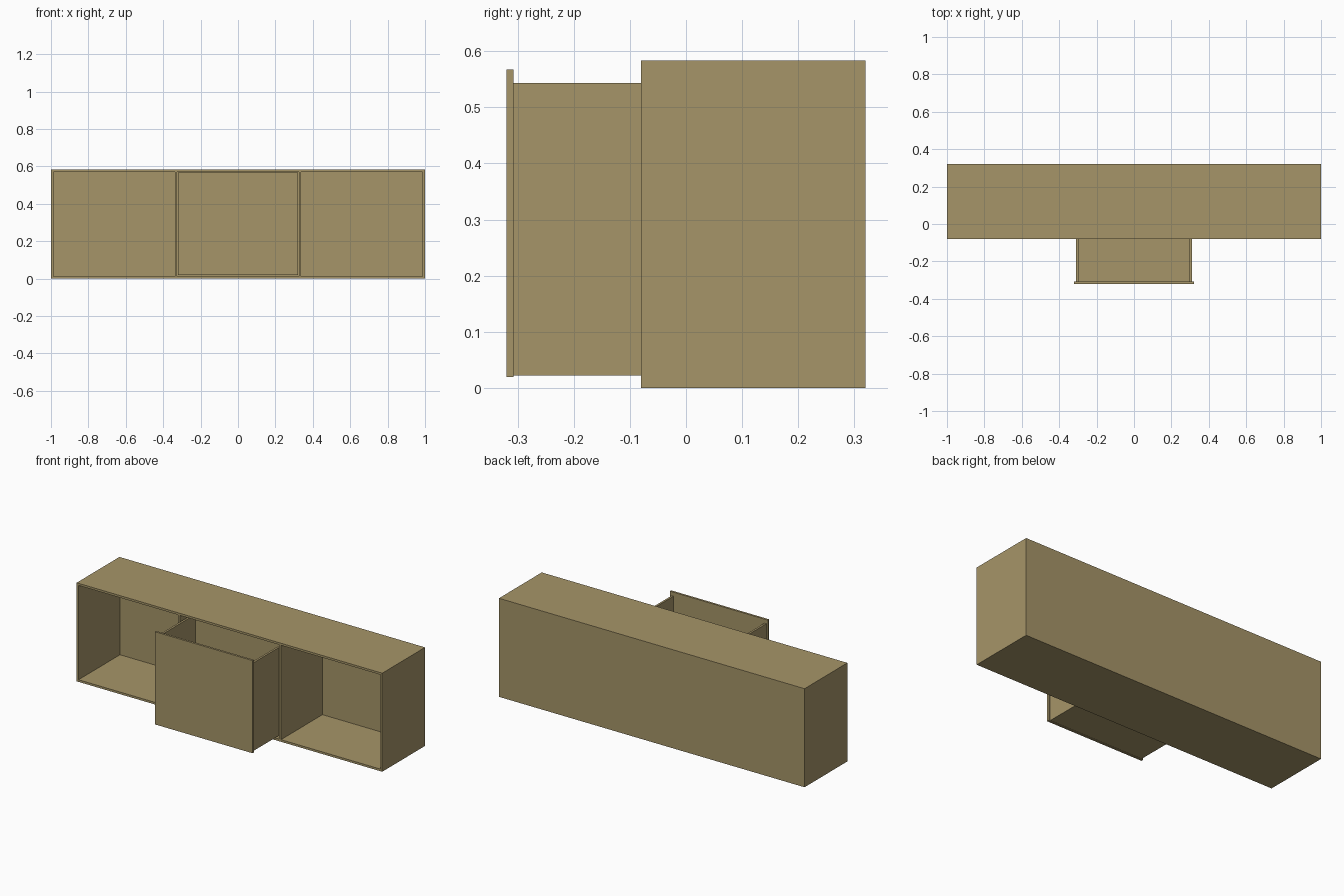
import bpy
import bmesh
from mathutils import Vector

if "Cube" in bpy.data.objects:
    bpy.data.objects.remove(bpy.data.objects["Cube"])

T = 0.0125            # panel thickness
H = 0.583             # cabinet height
Y0, Y1 = -0.08, 0.32  # cabinet front and back


def box(name, x, y, z):
    """Axis-aligned panel from (min, max) ranges."""
    lo, hi = (Vector(v) for v in zip(x, y, z))
    bm = bmesh.new()
    bmesh.ops.create_cube(bm, size=1)
    bmesh.ops.scale(bm, vec=hi - lo, verts=bm.verts)
    mesh = bpy.data.meshes.new(name)
    bm.to_mesh(mesh)
    bm.free()
    obj = bpy.data.objects.new(name, mesh)
    obj.location = (lo + hi) / 2
    bpy.context.collection.objects.link(obj)
    mesh.materials.append(wood)
    return obj


wood = bpy.data.materials.new("wood")
wood.diffuse_color = (0.38, 0.30, 0.14, 1)
wood.use_nodes = True
wood.node_tree.nodes["Principled BSDF"].inputs["Base Color"].default_value = wood.diffuse_color

# Cabinet carcass: bottom, top, back
box("cabinet_bottom", (-1, 1), (Y0, Y1), (0, T))
box("cabinet_top", (-1, 1), (Y0, Y1), (H - T, H))
box("cabinet_back", (-1 + T, 1 - T), (Y1 - T, Y1), (T, H - T))

# Mirrored cabinet sides, bay dividers and drawer sides
DF, DB = -0.32, 0.04          # drawer front and back
DZ0, DZ1 = 0.022, 0.543       # drawer box height range
for label, s in (("left", -1), ("right", 1)):
    def span(a, b):
        return tuple(sorted((s * a, s * b)))
    box(f"cabinet_side_{label}", span(1 - T, 1), (Y0, Y1), (T, H - T))
    box(f"divider_{label}", span(0.325, 0.325 + T), (Y0, Y1 - T), (T, H - T))
    box(f"drawer_side_{label}", span(0.31 - T, 0.31), (DF + T, DB), (DZ0, DZ1))

# Pulled-out drawer: front, back, bottom
inner = (-0.31 + T, 0.31 - T)
box("drawer_front", (-0.32, 0.32), (DF, DF + T), (0.019, 0.567))
box("drawer_back", inner, (DB - T, DB), (DZ0, DZ1))
box("drawer_bottom", inner, (DF + T, DB - T), (DZ0, DZ0 + T))
